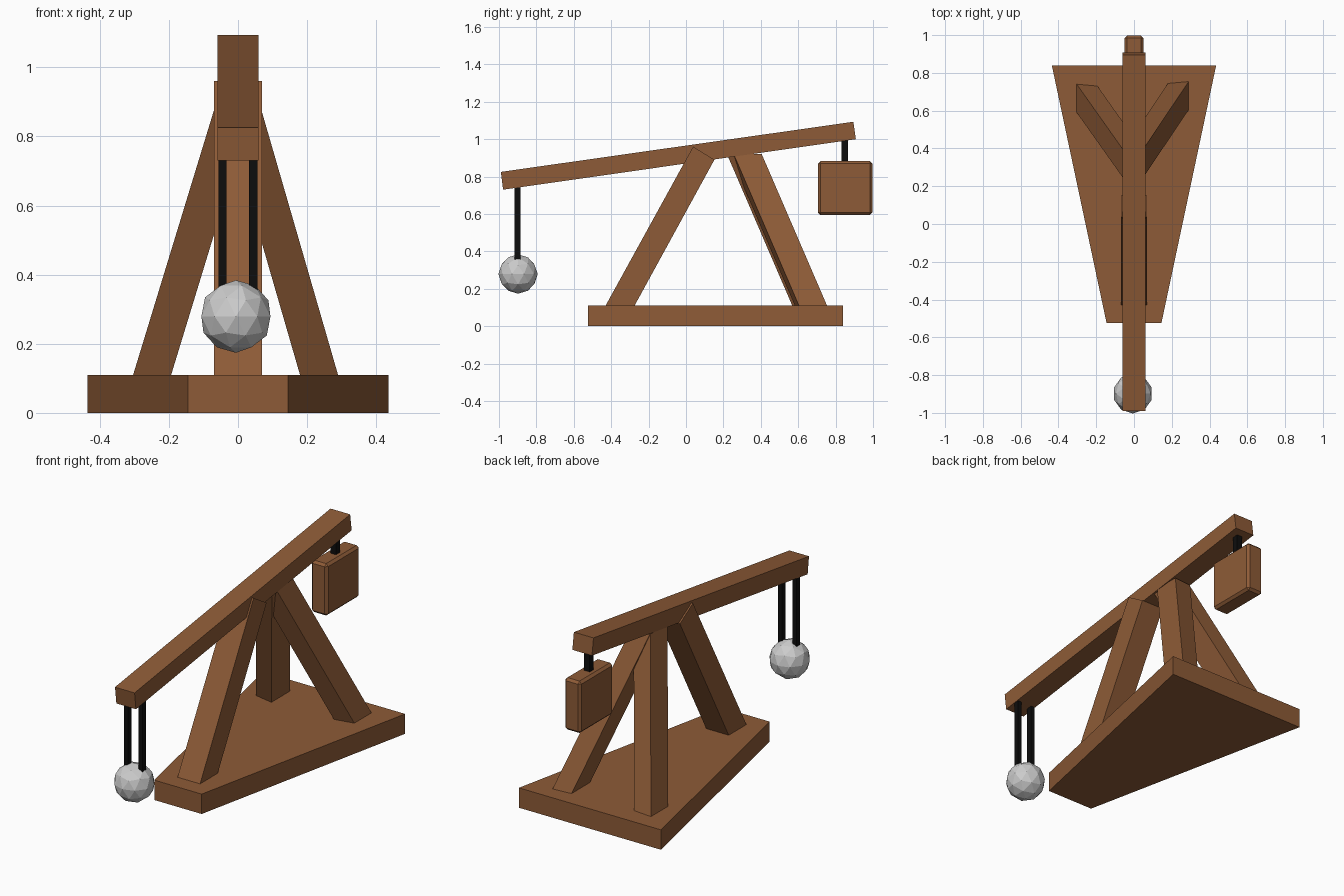
import bpy, bmesh
from mathutils import Vector

if "Cube" in bpy.data.objects:
    bpy.data.objects.remove(bpy.data.objects["Cube"])


def material(name, rgb):
    m = bpy.data.materials.new(name)
    m.diffuse_color = (*rgb, 1)
    m.use_nodes = True
    m.node_tree.nodes["Principled BSDF"].inputs["Base Color"].default_value = m.diffuse_color
    return m


WOOD = material("wood", (0.27, 0.105, 0.038))
ROPE = material("black_rope", (0.004, 0.004, 0.004))


def finish(name, bm, mat=None):
    bmesh.ops.recalc_face_normals(bm, faces=bm.faces)
    me = bpy.data.meshes.new(name)
    bm.to_mesh(me)
    bm.free()
    ob = bpy.data.objects.new(name, me)
    bpy.context.collection.objects.link(ob)
    if mat:
        me.materials.append(mat)
    return ob


def prism(name, outline, offset, mat):
    """Sweep a flat outline of 3D points along an offset."""
    bm = bmesh.new()
    face = bm.faces.new([bm.verts.new(p) for p in outline])
    new = bmesh.ops.extrude_face_region(bm, geom=[face], use_keep_orig=True)["geom"]
    bmesh.ops.translate(bm, vec=Vector(offset),
                        verts=[g for g in new if isinstance(g, bmesh.types.BMVert)])
    return finish(name, bm, mat)


def side_profile(name, pts, half_width, mat):
    return prism(name, [(-half_width, y, z) for y, z in pts], (2 * half_width, 0, 0), mat)


def box(name, lo, hi, mat, bevel=0):
    lo, hi = Vector(lo), Vector(hi)
    bm = bmesh.new()
    bmesh.ops.create_cube(bm, size=1)
    bmesh.ops.scale(bm, vec=hi - lo, verts=bm.verts)
    bmesh.ops.translate(bm, vec=(lo + hi) / 2, verts=bm.verts)
    if bevel:
        bmesh.ops.bevel(bm, geom=bm.edges[:], offset=bevel, segments=1,
                        affect='EDGES', profile=0.5)
    return finish(name, bm, mat)


# Tapered base slab
prism("base", [(-0.145, -0.525, 0), (0.145, -0.525, 0), (0.435, 0.84, 0), (-0.435, 0.84, 0)],
      (0, 0, 0.11), WOOD)

# Tilted throwing beam and leaning front leg
side_profile("beam", [(-0.99, 0.825), (-0.978, 0.73), (0.908, 1.0), (0.895, 1.093)], 0.06, WOOD)
side_profile("front_leg", [(-0.43, 0.11), (-0.275, 0.11), (0.152, 0.89), (0.038, 0.96)], 0.069, WOOD)

# Splayed back legs, slanting in to meet under the beam
for side, label, shift, lean in ((1, "right", 0, 0.235), (-1, "left", 0.014, 0.248)):
    foot = [(0.18, 0.745), (0.29, 0.755), (0.29, 0.605), (0.18, 0.583)]
    prism("back_leg_" + label,
          [(side * (x + shift), y - shift, 0.108) for x, y in foot],
          (-side * lean, -0.35, 0.812), WOOD)

# Counterweight and its hanger
box("counterweight", (-0.05, 0.705, 0.595), (0.05, 0.997, 0.882), WOOD, 0.013)
box("counterweight_hanger", (-0.017, 0.832, 0.86), (0.017, 0.866, 1.02), ROPE)

# Paired ropes holding the stone
for x, label in ((-0.045, "left"), (0.044, "right")):
    box("stone_rope_" + label, (x - 0.012, -0.916, 0.28), (x + 0.012, -0.885, 0.77), ROPE)

# Faceted stone ball
bm = bmesh.new()
bmesh.ops.create_icosphere(bm, subdivisions=2, radius=0.105)
stone = finish("stone_ball", bm)
stone.location = (-0.006, -0.898, 0.279)
